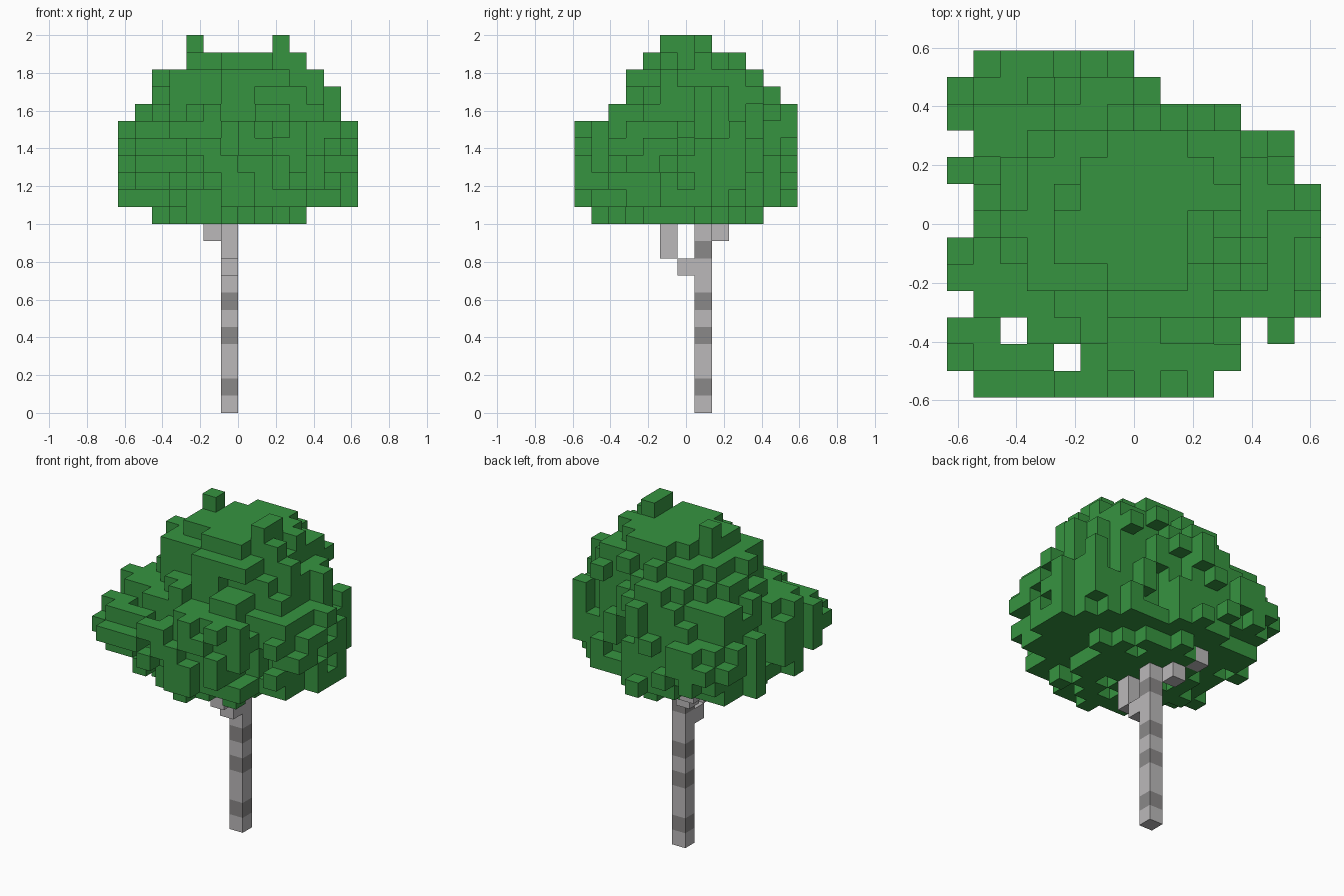
import bpy, bmesh, random
from mathutils import Vector

cube = bpy.data.objects.get("Cube")
if cube:
    bpy.data.objects.remove(cube)

random.seed(11)
S = 2 / 22                                   # edge of one block
NX, NY = 14, 13                              # blocks across and deep


def material(name, rgb):
    m = bpy.data.materials.new(name)
    m.diffuse_color = (*rgb, 1)
    m.use_nodes = True
    b = m.node_tree.nodes["Principled BSDF"]
    b.inputs["Base Color"].default_value = (*rgb, 1)
    b.inputs["Roughness"].default_value = 0.9
    return m


GREEN = material("leaf green", (0.037, 0.296, 0.051))
PALE = material("pale bark", (0.497, 0.485, 0.491))
DARK = material("dark bark band", (0.254, 0.246, 0.246))


def build_blocks(name, cells, mats, pick=lambda c: 0):
    """Outer skin of a set of grid blocks."""
    bm = bmesh.new()
    for c in sorted(cells):
        centre = Vector(((c[0] + 0.5 - NX / 2) * S,
                         (c[1] + 0.5 - NY / 2) * S, (c[2] + 0.5) * S))
        for axis in range(3):
            for sign in (-1, 1):
                n = list(c)
                n[axis] += sign
                if tuple(n) in cells:
                    continue
                out, u, v = Vector(), Vector(), Vector()
                out[axis] = sign * S / 2
                u[(axis + 1) % 3] = S / 2
                v[(axis + 2) % 3] = sign * S / 2
                quad = [centre + out + a * u + b * v
                        for a, b in ((-1, -1), (1, -1), (1, 1), (-1, 1))]
                f = bm.faces.new([bm.verts.new(p) for p in quad])
                f.material_index = pick(c)
    bmesh.ops.remove_doubles(bm, verts=bm.verts, dist=0.001)
    me = bpy.data.meshes.new(name)
    bm.to_mesh(me)
    bm.free()
    for m in mats:
        me.materials.append(m)
    ob = bpy.data.objects.new(name, me)
    bpy.context.collection.objects.link(ob)


# Trunk with dark bands, and the small branches under the crown
trunk = {(6, 7, k) for k in range(13)}
branches = {(6, 6, 8), (6, 5, 9), (6, 5, 10), (5, 8, 10), (4, 9, 11)}
build_blocks("trunk", trunk, [PALE, DARK], lambda c: int(c[2] in (1, 4, 6, 9)))
build_blocks("branches", branches, [PALE])

# Crown outline from above: first and last block of each row, front to back
rows = [(1, 9), (0, 10), (0, 10), (1, 13), (0, 13), (0, 13), (1, 13),
        (1, 13), (0, 12), (1, 12), (0, 10), (0, 7), (1, 6)]
plan = {(i, j) for j, (a, b) in enumerate(rows) for i in range(a, b + 1)}
plan = (plan - {(2, 2), (4, 1)}) | {(12, 2)}
rim = {(i, j) for i, j in plan
       if not {(i + 1, j), (i - 1, j), (i, j + 1), (i, j - 1)} <= plan}

# Crown layers: height, first and last x, first and last y, squareness
layers = {11: (2, 10, 1, 10, 1.8), 12: (0, 13, 0, 12, 2.2),
          13: (0, 13, 0, 12, 4), 14: (0, 13, 0, 12, 5),
          15: (0, 13, 0, 12, 4), 16: (0, 13, 0, 12, 2.6),
          17: (1, 12, 2, 12, 2.4), 18: (2, 12, 3, 11, 2.3),
          19: (2, 11, 3, 10, 2.2), 20: (4, 10, 4, 9, 2.2)}
column = {c: random.random() for c in sorted(plan)}
leaves, radius = set(), {}
for k, (x0, x1, y0, y1, p) in layers.items():
    for i, j in sorted(plan):
        if not (x0 <= i <= x1 and y0 <= j <= y1):
            continue
        u = (2 * i - x0 - x1) / (x1 - x0 + 1)
        v = (2 * j - y0 - y1) / (y1 - y0 + 1)
        r = abs(u) ** p + abs(v) ** p
        radius[i, j, k] = r + 0.05 * abs(k - 14)
        limit = 0.6 + 0.25 * column[i, j] + 0.25 * random.random()
        ragged = (i, j) in rim and random.random() < 0.4
        sparse = k == 11 and random.random() < 0.3
        if r < limit and not ragged and not sparse:
            leaves.add((i, j, k))

# Complete the crown's outline along each axis with single blocks
for axis in range(3):
    def shadow(c):
        return c[:axis] + c[axis + 1:]
    seen = {shadow(c) for c in leaves}
    for c in sorted(radius, key=lambda c: (radius[c], c)):
        if shadow(c) not in seen:
            seen.add(shadow(c))
            leaves.add(c)

# Tufts on top, then clear the space the wood fills
leaves |= {(4, 7, 21), (4, 7, 20), (4, 7, 19), (9, 5, 21), (9, 6, 21),
           (9, 5, 20), (9, 6, 20)}
leaves -= trunk | branches
build_blocks("leaf_crown", leaves, [GREEN])
